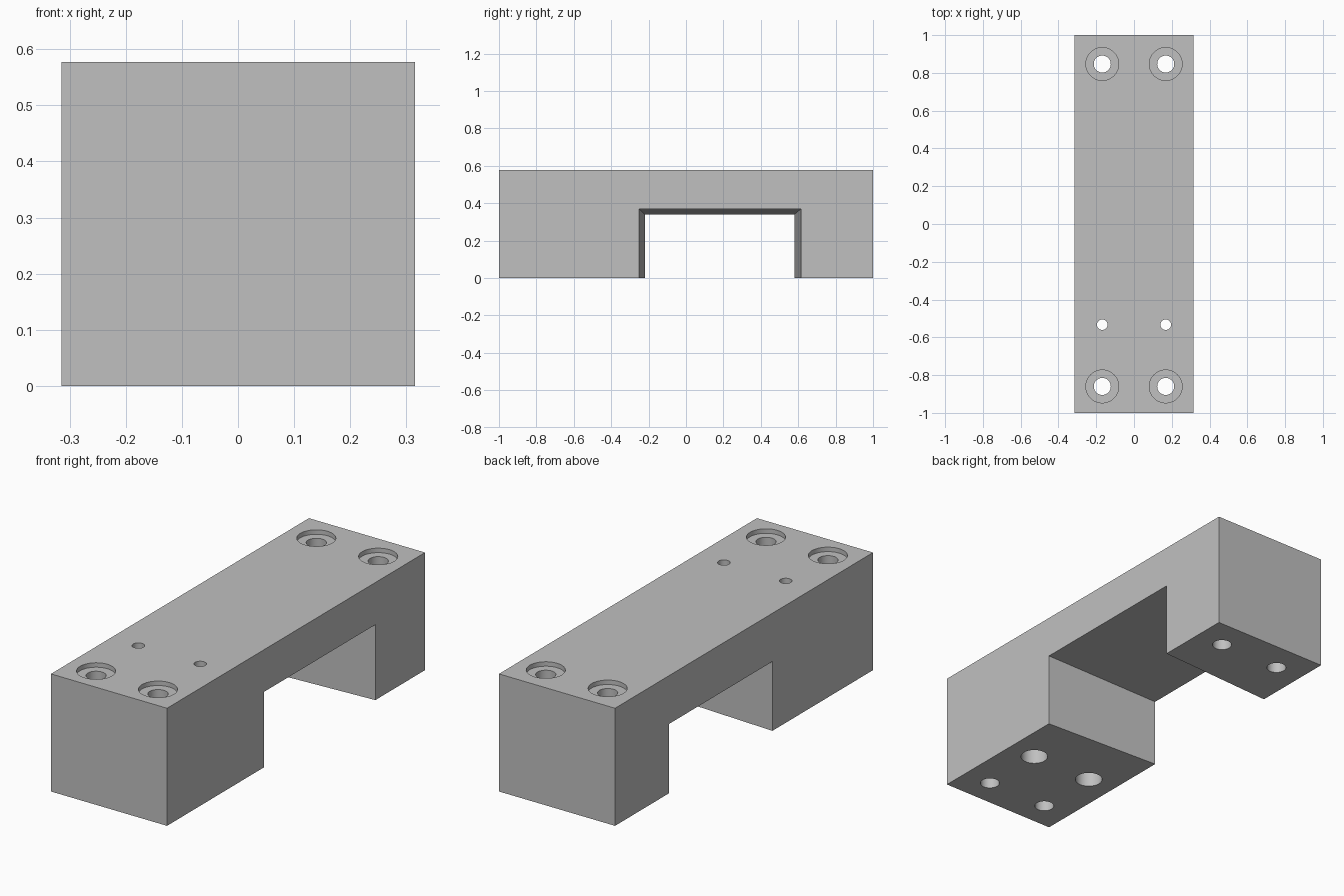
import bpy
import bmesh

cube = bpy.data.objects.get("Cube")
if cube:
    bpy.data.objects.remove(cube, do_unlink=True)

HALF_X, HALF_Y, HEIGHT = 0.315, 1.0, 0.577
HOLE_X = 0.168

grey = bpy.data.materials.new("plain grey")
grey.use_nodes = True
colour = (0.527, 0.527, 0.527, 1)
grey.diffuse_color = colour
grey.node_tree.nodes["Principled BSDF"].inputs["Base Color"].default_value = colour


def make_object(name, bm):
    bmesh.ops.recalc_face_normals(bm, faces=bm.faces[:])
    mesh = bpy.data.meshes.new(name)
    bm.to_mesh(mesh)
    bm.free()
    mesh.materials.append(grey)
    obj = bpy.data.objects.new(name, mesh)
    bpy.context.collection.objects.link(obj)
    return obj


def slot_profile(front, back, top):
    """Bridge outline in (y, z), running round the open slot."""
    return [(-HALF_Y, 0), (front, 0), (front, top), (back, top),
            (back, 0), (HALF_Y, 0), (HALF_Y, HEIGHT), (-HALF_Y, HEIGHT)]


# Bridge block: lofted between two outlines, so the slot tapers across x
bm = bmesh.new()
ends = []
for x, outline in ((-HALF_X, slot_profile(-0.22, 0.58, 0.34)),
                   (HALF_X, slot_profile(-0.25, 0.615, 0.37))):
    ends.append([bm.verts.new((x, y, z)) for y, z in outline])
    bm.faces.new(ends[-1])
count = len(ends[0])
for i in range(count):
    j = (i + 1) % count
    bm.faces.new((ends[0][i], ends[0][j], ends[1][j], ends[1][i]))
block = make_object("bridge_block", bm)


def drill(name, y, steps):
    """Cut a mirrored pair of stepped round holes; steps are (radius, z)."""
    bm = bmesh.new()
    for x in (-HOLE_X, HOLE_X):
        rings = []
        for radius, z in steps:
            ring = bmesh.ops.create_circle(bm, segments=48, radius=radius)["verts"]
            for v in ring:
                v.co.x += x
                v.co.y += y
                v.co.z = z
            rings.append(ring)
        bm.faces.new(rings[0])
        bm.faces.new(rings[-1])
        for low, high in zip(rings, rings[1:]):
            for i in range(len(low)):
                j = (i + 1) % len(low)
                bm.faces.new((low[i], low[j], high[j], high[i]))
    cutter = make_object(name, bm)
    cutter.hide_render = True
    cutter.hide_set(True)
    mod = block.modifiers.new(name, "BOOLEAN")
    mod.operation = "DIFFERENCE"
    mod.solver = "EXACT"
    mod.object = cutter
    return cutter


BELOW, ABOVE = -0.05, HEIGHT + 0.05

# Mounting holes with shallow round recesses on top
recessed = [(0.045, BELOW), (0.045, HEIGHT - 0.022),
            (0.087, HEIGHT - 0.022), (0.087, ABOVE)]
# Small holes on top, opening into wide bores from below
bored = [(0.063, BELOW), (0.063, 0.36), (0.028, 0.36), (0.028, ABOVE)]

cutters = [drill("front_mounting_hole_cutter", -0.86, recessed),
           drill("back_mounting_hole_cutter", 0.847, recessed),
           drill("screw_hole_cutter", -0.533, bored)]

# Apply the cuts, then discard the cutters
bpy.context.view_layer.update()
graph = bpy.context.evaluated_depsgraph_get()
cut_mesh = bpy.data.meshes.new_from_object(block.evaluated_get(graph))
block.modifiers.clear()
block.data = cut_mesh
for cutter in cutters:
    bpy.data.objects.remove(cutter, do_unlink=True)

# Round hole walls smooth, block edges sharp
bpy.ops.object.select_all(action="DESELECT")
block.select_set(True)
bpy.context.view_layer.objects.active = block
bpy.ops.object.shade_smooth_by_angle()
